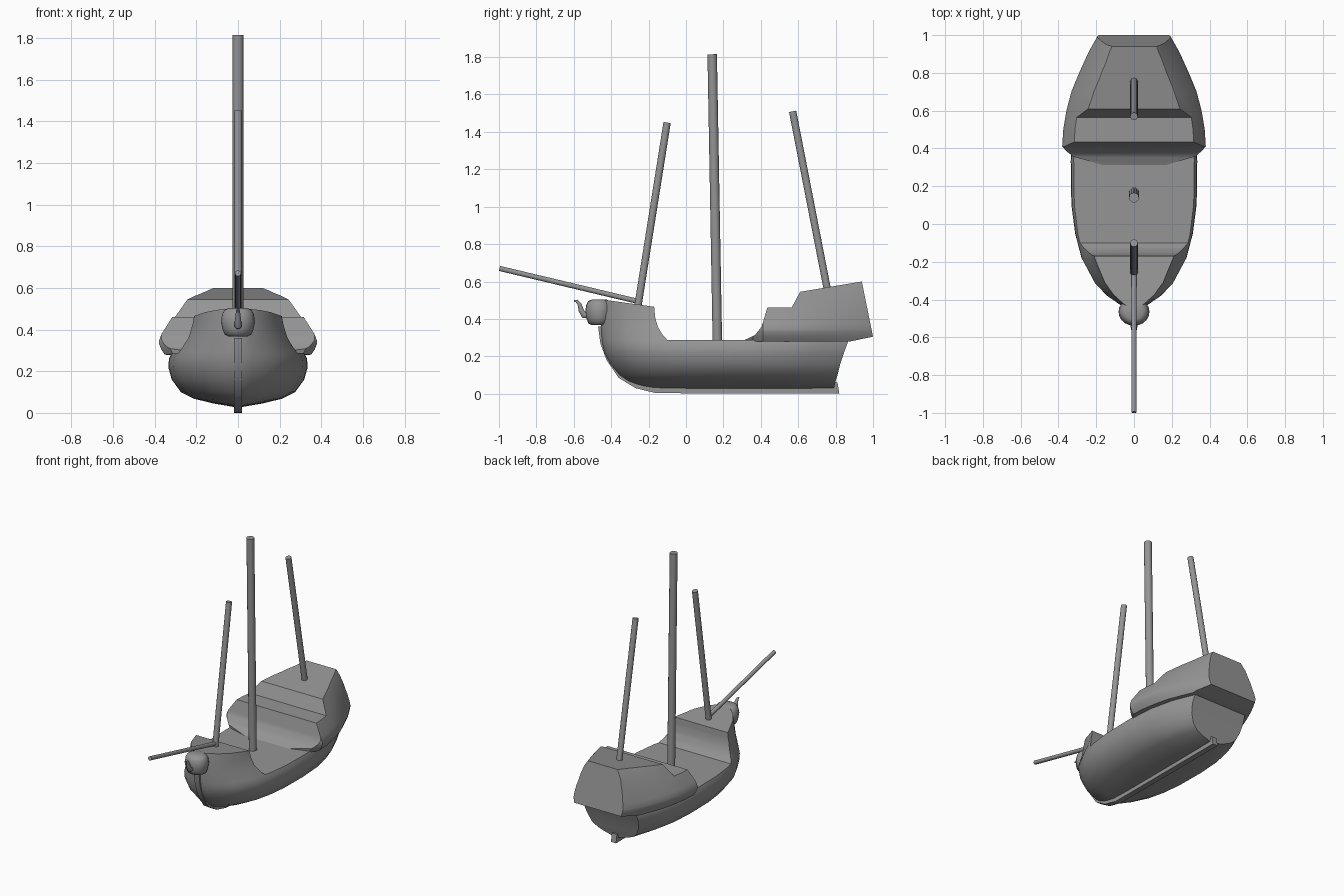
import bpy, bmesh, math
from mathutils import Vector

if "Cube" in bpy.data.objects:
    bpy.data.objects.remove(bpy.data.objects["Cube"])

paint = bpy.data.materials.new("dark_grey")
paint.diffuse_color = (.3, .3, .3, 1)
paint.use_nodes = True
paint.node_tree.nodes["Principled BSDF"].inputs["Base Color"].default_value = paint.diffuse_color


def finish(name, bm, angle=30):
    bmesh.ops.recalc_face_normals(bm, faces=bm.faces)
    me = bpy.data.meshes.new(name)
    bm.to_mesh(me)
    bm.free()
    me.materials.append(paint)
    ob = bpy.data.objects.new(name, me)
    bpy.context.collection.objects.link(ob)
    smooth(ob, angle)
    return ob


def smooth(ob, angle=30):
    bpy.ops.object.select_all(action='DESELECT')
    ob.select_set(True)
    bpy.context.view_layer.objects.active = ob
    bpy.ops.object.shade_smooth_by_angle(angle=math.radians(angle))


def bridge(bm, rings):
    n = len(rings[0])
    for a, b in zip(rings, rings[1:]):
        for i in range(n):
            j = (i + 1) % n
            bm.faces.new((a[i], a[j], b[j], b[i]))
    bm.faces.new(rings[0][::-1])
    bm.faces.new(rings[-1])


def waterline_loft(name, levels, plan, width):
    """Stack of symmetric outlines; level = (z, front y, back y, width scale)."""
    bm = bmesh.new()
    rings = []
    for z, yf, yb, s in levels:
        side = [(w * width * s, yf + (yb - yf) * t) for t, w in plan]
        ring = side + [(-x, y) for x, y in reversed(side)]
        rings.append([bm.verts.new((x, y, z)) for x, y in ring])
    bridge(bm, rings)
    return finish(name, bm)


def side_prism(name, pts, half):
    """Side profile (y, z) extruded across x."""
    bm = bmesh.new()
    bridge(bm, [[bm.verts.new((x, y, z)) for y, z in pts] for x in (-half, half)])
    return finish(name, bm)


def trim(ob, pts):
    """Keep only what lies inside the side profile."""
    cutter = side_prism("profile_cutter", pts, 1)
    cutter.hide_render = True
    mod = ob.modifiers.new("trim", 'BOOLEAN')
    mod.operation, mod.solver, mod.object = 'INTERSECT', 'EXACT', cutter
    bpy.context.view_layer.objects.active = ob
    bpy.ops.object.modifier_apply(modifier=mod.name)
    bpy.data.objects.remove(cutter)
    smooth(ob)


def tube(name, pts, radii, sides=14):
    """Round tube through (y, z) points on the centre plane."""
    bm = bmesh.new()
    P = [Vector((0, y, z)) for y, z in pts]
    rings = []
    for i, p in enumerate(P):
        d = (P[min(i + 1, len(P) - 1)] - P[max(i - 1, 0)]).normalized()
        u, v = Vector((1, 0, 0)), d.cross(Vector((1, 0, 0)))
        rings.append([bm.verts.new(p + radii[i] * (u * math.cos(a) + v * math.sin(a)))
                      for a in (2 * math.pi * k / sides for k in range(sides))])
    bridge(bm, rings)
    return finish(name, bm, 40)


# Hull with raised foredeck
hull = waterline_loft("hull", [
    (.028, -.18, .79, .05), (.045, -.25, .795, .35), (.068, -.31, .80, .63),
    (.10, -.355, .81, .82), (.16, -.405, .825, .95), (.22, -.435, .845, 1),
    (.26, -.445, .86, .99), (.29, -.45, .87, .95), (.36, -.455, .89, .83),
    (.43, -.455, .91, .77), (.52, -.44, .93, .73)],
    [(0, .06), (.012, .2), (.05, .43), (.1, .62), (.2, .83), (.3, .93),
     (.42, .99), (.6, 1), (.75, .96), (.88, .84), (1, .64)], .335)
trim(hull, [(-.6, -.1), (1.1, -.1), (1.1, .288), (-.10, .288), (-.125, .315), (-.152, .36),
            (-.165, .41), (-.17, .465), (-.6, .525)])

# Stern castle: stepped top, rounded lower edge, raked back
castle = waterline_loft("stern_castle", [
    (.25, .3, 1.02, .87), (.285, .3, 1.02, .93), (.305, .3, 1.02, .965), (.33, .3, 1.02, .992),
    (.345, .3, 1.02, .995), (.38, .3, 1.02, .96),
    (.46, .3, 1.02, .83), (.545, .3, 1.02, .68), (.62, .3, 1.02, .47)],
    [(0, .36), (.08, .88), (.155, 1), (.28, .985), (.42, .94), (.56, .87), (.70, .76),
     (.85, .63), (1, .47)], .382)
trim(castle, [(.295, .28), (.87, .278), (1.0, .305), (.94, .60), (.61, .545), (.565, .46),
              (.435, .46), (.405, .36), (.37, .315), (.33, .295)])

# Keel and stem
side_prism("keel", [(-.47, .36), (-.458, .27), (-.425, .18), (-.36, .085), (-.27, .03),
                    (-.16, .003), (.82, 0), (.81, .06), (-.12, .06), (-.28, .12),
                    (-.39, .25), (-.43, .36)], .02)

# Bow figure: rounded head with upturned trunk
bm = bmesh.new()
rings = []
for r, z in [(.045, .368), (.064, .376), (.074, .40), (.082, .44), (.076, .475), (.064, .495), (.045, .503)]:
    rings.append([bm.verts.new((r * math.cos(a), -.465 + .9 * r * math.sin(a), z))
                  for a in (2 * math.pi * k / 20 for k in range(20))])
bridge(bm, rings)
finish("bow_head", bm, 50)
tube("bow_trunk", [(-.52, .42), (-.545, .42), (-.56, .445), (-.57, .48), (-.585, .496), (-.598, .496)],
     [.018, .018, .015, .011, .008, .004], 10)

# Masts and bowsprit
for name, a, b, r in [("fore_mast", (-.260, .45), (-.101, 1.45), .02),
                      ("main_mast", (.168, .26), (.14, 1.815), .026),
                      ("mizzen_mast", (.759, .54), (.570, 1.51), .02),
                      ("bowsprit", (-.27, .497), (-.997, .67), .014)]:
    tube(name, [a, b], [r, r])
